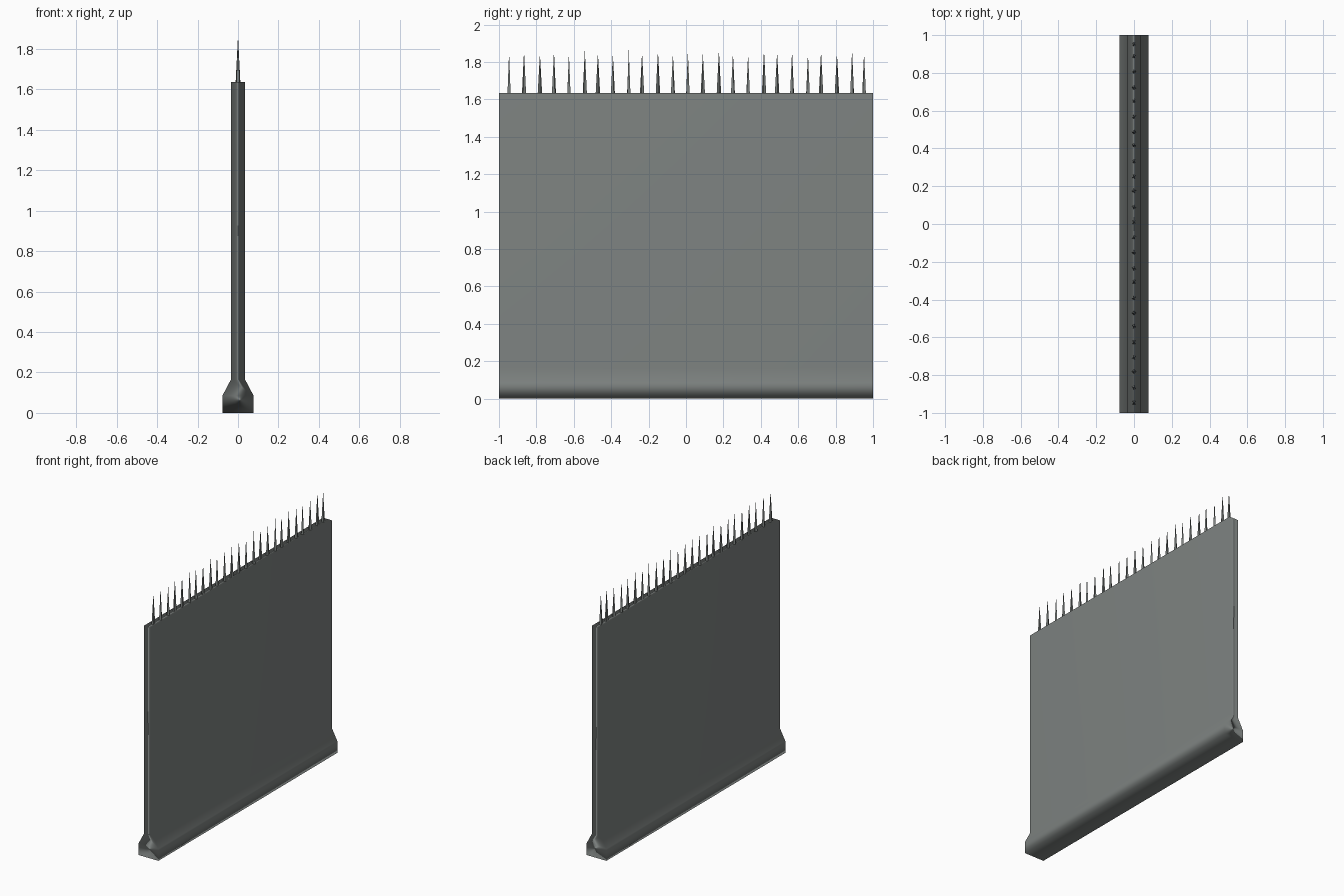
import bpy, bmesh, math

if "Cube" in bpy.data.objects:
    bpy.data.objects.remove(bpy.data.objects["Cube"])

mat = bpy.data.materials.new("dark grey concrete")
mat.diffuse_color = (0.205, 0.223, 0.216, 1)
mat.use_nodes = True
mat.node_tree.nodes["Principled BSDF"].inputs["Base Color"].default_value = mat.diffuse_color


def make_object(name, bm):
    bmesh.ops.recalc_face_normals(bm, faces=bm.faces)
    mesh = bpy.data.meshes.new(name)
    bm.to_mesh(mesh)
    bm.free()
    mesh.materials.append(mat)
    obj = bpy.data.objects.new(name, mesh)
    bpy.context.collection.objects.link(obj)
    return obj


# wall panel with flared foot: half profile mirrored, extruded along y
half = [(0.077, 0), (0.077, 0.085), (0.035, 0.165), (0.035, 1.635)]
profile = half + [(-x, z) for x, z in reversed(half)]
bm = bmesh.new()
front = [bm.verts.new((x, -1, z)) for x, z in profile]
back = [bm.verts.new((x, 1, z)) for x, z in profile]
n = len(profile)
for i in range(n):
    j = (i + 1) % n
    bm.faces.new((front[i], front[j], back[j], back[i]))
# end caps as horizontal strips
for ring in (front, back):
    for i in range(len(half) - 1):
        bm.faces.new((ring[i], ring[i + 1], ring[n - 2 - i], ring[n - 1 - i]))
for f in bm.faces:
    f.smooth = True
wall = make_object("wall_panel", bm)
# the large sides dominate the soft shading
weighted = wall.modifiers.new("weighted normals", 'WEIGHTED_NORMAL')
weighted.mode = 'FACE_AREA'
weighted.weight = 50

# row of thin spikes along the top
spike_y = [-.946, -.866, -.781, -.706, -.626, -.541, -.471, -.391, -.306,
           -.235, -.15, -.07, .01, .09, .176, .251, .332, .417, .487, .567,
           .652, .722, .807, .888, .952]
tip_offset = [0, .008, -.007, .006, -.005, .012, -.002, -.009, .013]
bm = bmesh.new()
for i, y in enumerate(spike_y):
    tip = bm.verts.new((0, y, 1.853 + tip_offset[i % len(tip_offset)]))
    ring = []
    for k in range(4):
        a = math.pi / 4 + k * math.pi / 2 + i * 0.4
        ring.append(bm.verts.new((0.012 * math.cos(a),
                                  y + 0.012 * math.sin(a), 1.63)))
    for k in range(4):
        bm.faces.new((ring[k], ring[(k + 1) % 4], tip))
    bm.faces.new(ring)
make_object("top_spikes", bm)
